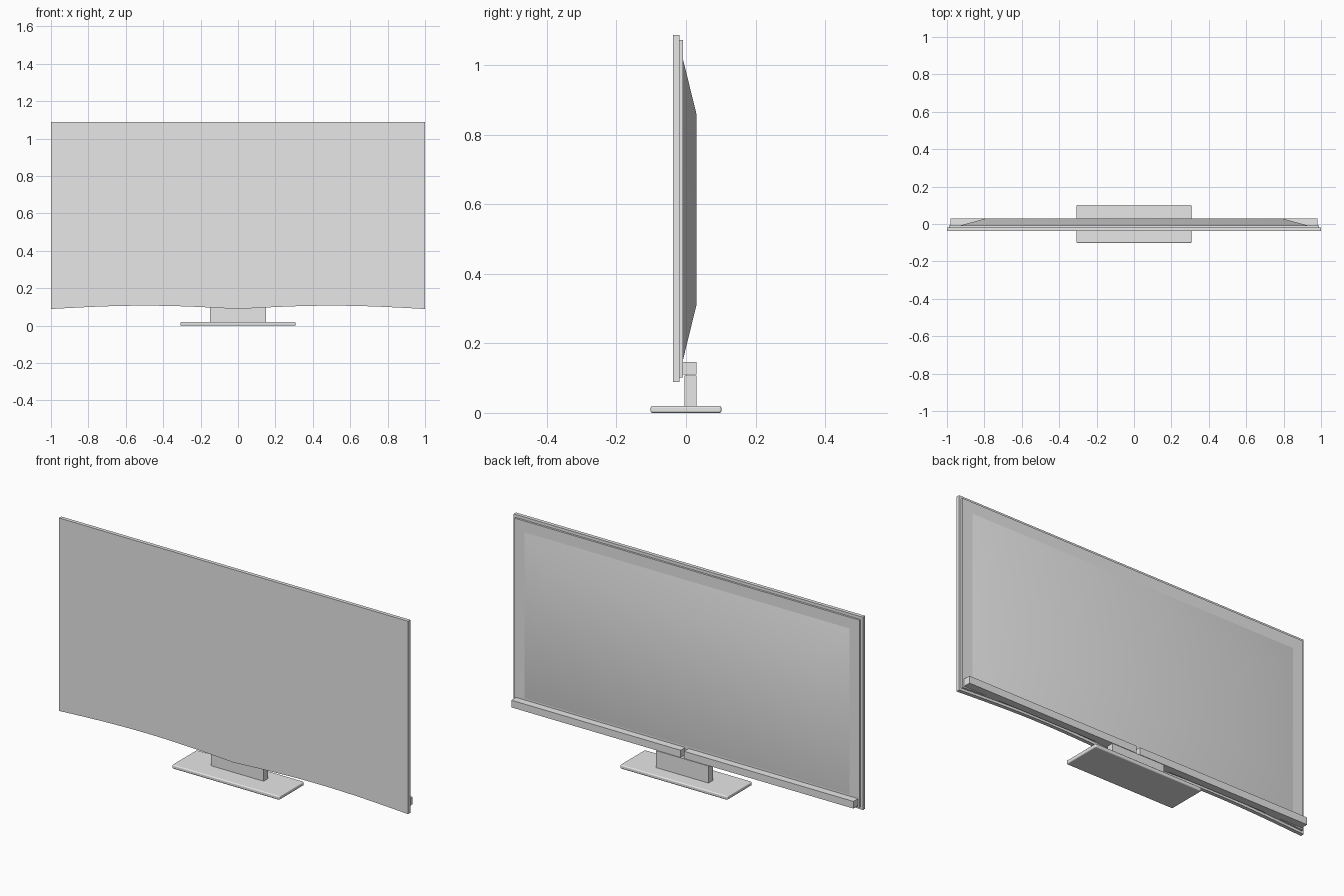
import bpy, bmesh, math

cube = bpy.data.objects.get("Cube")
if cube:
    bpy.data.objects.remove(cube, do_unlink=True)

grey = bpy.data.materials.new("plain_grey")
grey.use_nodes = True
grey.diffuse_color = (0.8, 0.8, 0.8, 1)
grey.node_tree.nodes["Principled BSDF"].inputs["Base Color"].default_value = (0.8, 0.8, 0.8, 1)


def finish(name, bm):
    bmesh.ops.recalc_face_normals(bm, faces=bm.faces)
    mesh = bpy.data.meshes.new(name)
    bm.to_mesh(mesh)
    bm.free()
    mesh.materials.append(grey)
    obj = bpy.data.objects.new(name, mesh)
    bpy.context.collection.objects.link(obj)
    return obj


def box(name, x, y, z):
    """Box from (low, high) ranges on each axis."""
    bm = bmesh.new()
    bmesh.ops.create_cube(bm, size=1)
    for v in bm.verts:
        v.co = [r[0] if c < 0 else r[1] for c, r in zip(v.co, (x, y, z))]
    return finish(name, bm)


def wavy_panel(name, half, y, bottom, top, wave=0.018, steps=32):
    """Upright plate whose lower edge rises in two shallow arches."""
    bm = bmesh.new()
    outline = [(-half, top)]
    for i in range(steps + 1):
        t = -1 + 2 * i / steps
        outline.append((t * half, bottom + wave * math.sin(math.pi * abs(t))))
    outline.append((half, top))
    face = bm.faces.new([bm.verts.new((x, y[0], z)) for x, z in outline])
    ext = bmesh.ops.extrude_face_region(bm, geom=[face])
    for v in ext["geom"]:
        if isinstance(v, bmesh.types.BMVert):
            v.co.y = y[1]
    return finish(name, bm)


# Screen panel and the thinner plate behind it
wavy_panel("screen_panel", 1.0, (-0.037, -0.018), 0.089, 1.088)
wavy_panel("rear_plate", 0.988, (-0.018, -0.008), 0.102, 1.073)

# Back shell: tapered tray with soft shading
bm = bmesh.new()
rings = []
for half, y, low, high in ((0.93, -0.008, 0.155, 1.015), (0.79, 0.03, 0.31, 0.86)):
    rings.append([bm.verts.new((x, y, z)) for x, z in
                  ((-half, low), (half, low), (half, high), (-half, high))])
for i in range(4):
    j = (i + 1) % 4
    bm.faces.new((rings[0][i], rings[0][j], rings[1][j], rings[1][i]))
bm.faces.new(rings[1])
shell = finish("back_shell", bm)
for p in shell.data.polygons:
    p.use_smooth = True
# Open rim: make sure the skin faces outward
if shell.data.polygons[4].normal.y < 0:
    shell.data.flip_normals()

# Rail halves along the lower back, with a narrow gap between them
for side, name in ((1, "left_rail"), (-1, "right_rail")):
    box(name, sorted((side * 0.01, side * 0.98)), (-0.008, 0.03), (0.11, 0.147))

# Stand
box("stand_neck", (-0.15, 0.15), (-0.005, 0.03), (0.018, 0.108))
base = box("stand_base", (-0.308, 0.308), (-0.102, 0.102), (0, 0.02))
bevel = base.modifiers.new("soft_edges", 'BEVEL')
bevel.width = 0.006
bevel.segments = 3
for p in base.data.polygons:
    p.use_smooth = True
bevel.harden_normals = True
